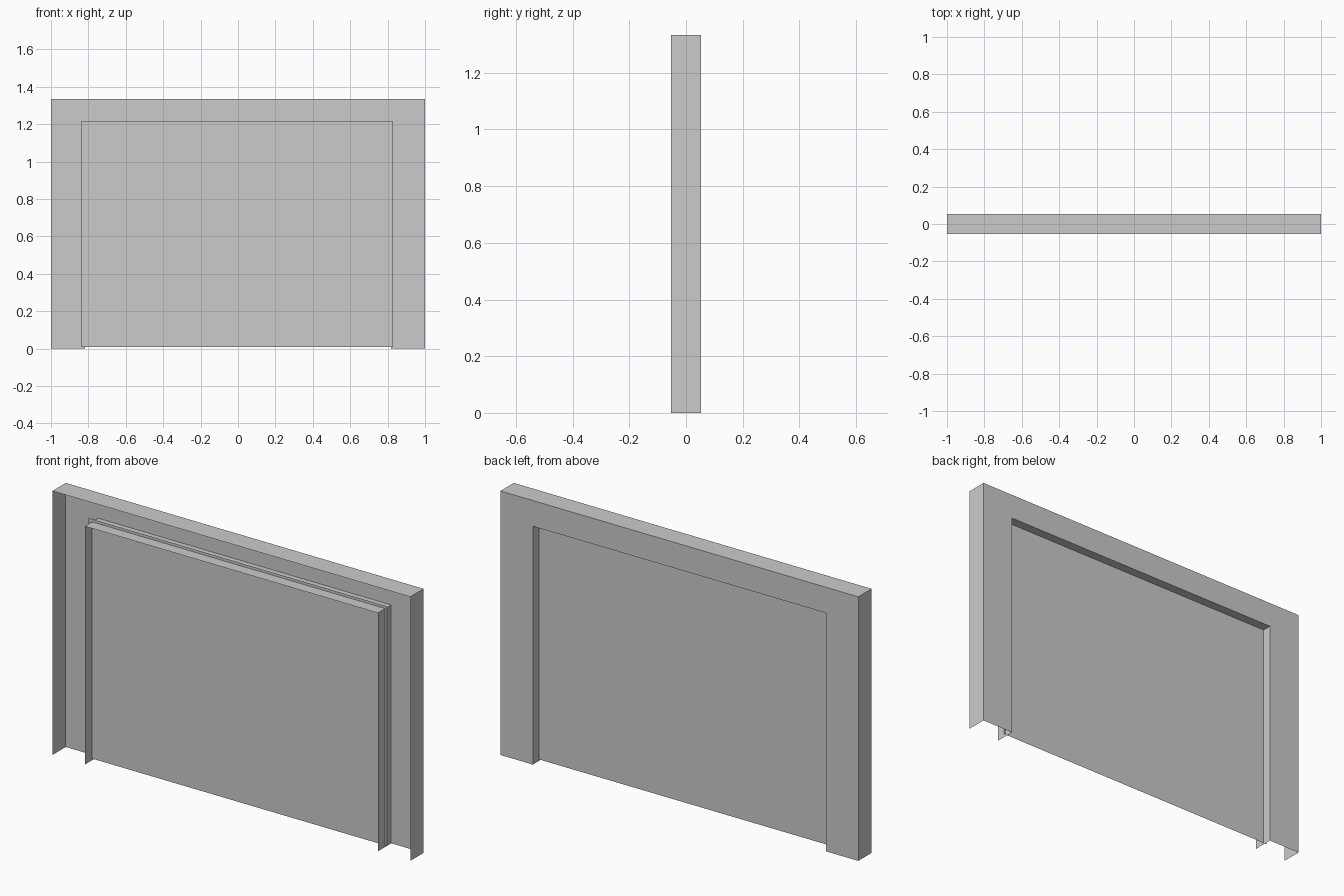
import bpy

if "Cube" in bpy.data.objects:
    bpy.data.objects.remove(bpy.data.objects["Cube"])

W, H, D = 1.0, 1.334, 0.053      # outer half width, height, half depth
OW, OH = 0.819, 1.204            # opening half width and height


def make_object(name, verts, faces):
    mesh = bpy.data.meshes.new(name)
    mesh.from_pydata(verts, [], faces)
    mesh.update()
    obj = bpy.data.objects.new(name, mesh)
    bpy.context.collection.objects.link(obj)
    return obj


def arch(half_width, height, y):
    """Open door-shaped path: up the left, across the top, down the right."""
    return [(-half_width, y, 0), (-half_width, y, height),
            (half_width, y, height), (half_width, y, 0)]


# Door surround: outer sides and top, back face, inner reveal (open at the front)
rings = [arch(W, H, -D), arch(W, H, D), arch(OW, OH, D), arch(OW, OH, -D)]
verts = [v for ring in rings for v in ring]
faces = []
for r in range(len(rings) - 1):
    for i in range(3):
        a = r * 4 + i
        faces.append((a, a + 4, a + 5, a + 1))
make_object("door_surround", verts, faces)

# Thin door panel, slightly larger than the opening
L, R, Z0, Z1, Y = -0.838, 0.829, 0.008, 1.218, 0.005
make_object("door_panel",
            [(L, Y, Z0), (R, Y, Z0), (R, Y, Z1), (L, Y, Z1)],
            [(0, 1, 2, 3)])
